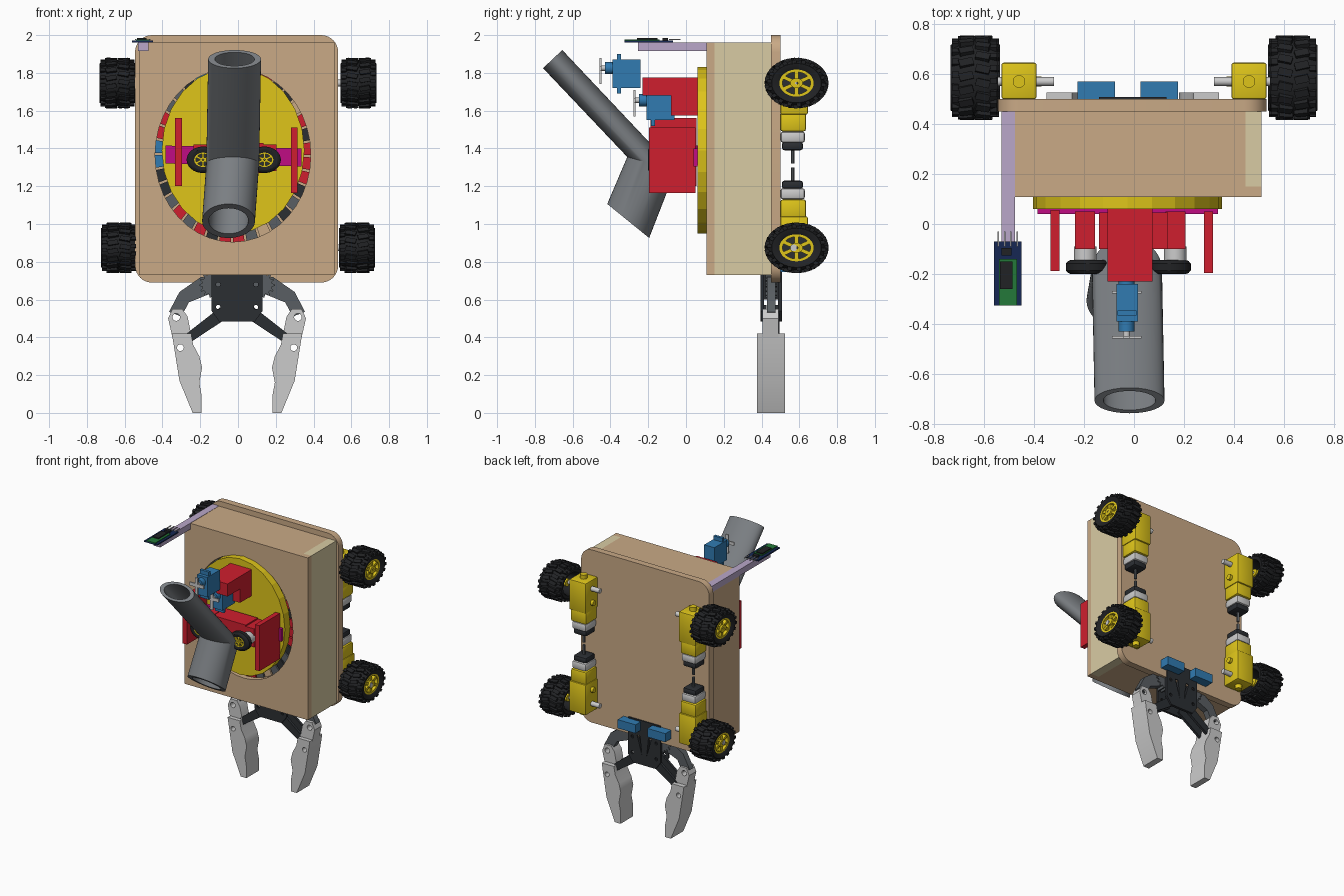
import bpy, bmesh, math, random
from mathutils import Matrix, Vector

if "Cube" in bpy.data.objects:
    bpy.data.objects.remove(bpy.data.objects["Cube"])

random.seed(4)
TAN, LIGHT, YEL, RED = (200, 168, 133), (216, 202, 162), (222, 196, 32), (206, 36, 50)
BLUE, MAG, LAV, PIPE = (52, 122, 176), (190, 20, 130), (184, 166, 200), (122, 126, 130)
BLACK, DARK, SILVER, STEEL = (38, 39, 41), (47, 50, 54), (190, 193, 194), (90, 95, 99)
NAVY, GREEN = (28, 44, 84), (40, 120, 60)
mats = {}


def finish(name, bm, rgb, angle=30):
    bmesh.ops.recalc_face_normals(bm, faces=bm.faces)
    me = bpy.data.meshes.new(name)
    bm.to_mesh(me)
    bm.free()
    if angle:
        me.polygons.foreach_set("use_smooth", [True] * len(me.polygons))
        me.set_sharp_from_angle(angle=math.radians(angle))
    if rgb not in mats:
        m = mats[rgb] = bpy.data.materials.new("paint_%d_%d_%d" % rgb)
        m.diffuse_color = [(c / 255) ** 2.2 for c in rgb] + [1]
        m.use_nodes = True
        m.node_tree.nodes["Principled BSDF"].inputs["Base Color"].default_value = m.diffuse_color
    me.materials.append(mats[rgb])
    ob = bpy.data.objects.new(name, me)
    bpy.context.collection.objects.link(ob)
    return ob


def cube(bm, x, y, z, pre=Matrix()):
    c = [(a[0] + a[1]) / 2 for a in (x, y, z)]
    s = [abs(a[1] - a[0]) for a in (x, y, z)]
    bmesh.ops.create_cube(bm, size=1, matrix=pre @ Matrix.Translation(c) @ Matrix.Diagonal((*s, 1)))


def box(name, x, y, z, rgb, bevel=0):
    bm = bmesh.new()
    cube(bm, x, y, z)
    if bevel:
        bmesh.ops.bevel(bm, geom=bm.edges[:], offset=bevel, segments=2, profile=0.5, affect='EDGES')
    return finish(name, bm, rgb, 30 if bevel else 0)


def rod(name, p, q, r, rgb, seg=20):
    p, q = Vector(p), Vector(q)
    bm = bmesh.new()
    mat = Matrix.Translation((p + q) / 2) @ (q - p).to_track_quat('Z', 'Y').to_matrix().to_4x4()
    bmesh.ops.create_cone(bm, cap_ends=True, segments=seg, radius1=r, radius2=r, depth=(q - p).length, matrix=mat)
    return finish(name, bm, rgb)


def oval(cx, cz, rx, rz, n, a0=0.0, a1=2 * math.pi, ends=False):
    return [(cx + rx * math.cos(a), cz + rz * math.sin(a))
            for a in (a0 + (a1 - a0) * i / (n - 1 if ends else n) for i in range(n))]


def prism(name, outline, y0, y1, rgb, holes=(), angle=30):
    """Extrude an x-z outline with optional holes along y."""
    bm = bmesh.new()
    for loop in (outline, *holes):
        vs = [bm.verts.new((x, y0, z)) for x, z in loop]
        for i, v in enumerate(vs):
            bm.edges.new((v, vs[i - 1]))
    bmesh.ops.triangle_fill(bm, use_beauty=True, edges=bm.edges[:], normal=(0, -1, 0))
    ext = bmesh.ops.extrude_face_region(bm, geom=bm.faces[:])
    bmesh.ops.translate(bm, vec=(0, y1 - y0, 0), verts=[g for g in ext['geom'] if isinstance(g, bmesh.types.BMVert)])
    return finish(name, bm, rgb, angle)


def lathe(bm, profile, seg, mat):
    """Spin a closed (radius, axial) profile about local x."""
    rings = [[bm.verts.new(mat @ Vector((x, r * math.cos(a), r * math.sin(a)))) for r, x in profile]
             for a in (2 * math.pi * i / seg for i in range(seg))]
    for i in range(seg):
        for j in range(len(profile)):
            bm.faces.new((rings[i - 1][j - 1], rings[i - 1][j], rings[i][j], rings[i][j - 1]))


def wheel(name, loc, turn, width, ry, rz, lugs):
    mat = Matrix.Translation(loc) @ Matrix.Rotation(turn, 4, 'Z') @ Matrix.Diagonal((width, ry, rz, 1))
    top = 0.91 if lugs else 1
    bm = bmesh.new()
    lathe(bm, [(.52, .42), (.62, .47), (.78, .5), (.9 * top, .43), (top, .25), (top, -.25), (.9 * top, -.43),
               (.78, -.5), (.62, -.47), (.56, -.4), (.52, 0)], 36, mat)
    for i in range(lugs):                       # staggered tread blocks
        for s in (-1, 1):
            r = mat @ Matrix.Rotation((i + s / 4) * 2 * math.pi / lugs, 4, 'X')
            skew = Matrix.Rotation(s * .25, 4, 'Z')
            cube(bm, (s * .03, s * .33), (-.09, .09), (.85, 1), r @ skew)
            cube(bm, (s * .33, s * .47), (-.07, .07), (.76, .93), r)
    finish(name + "_tyre", bm, BLACK)
    bm = bmesh.new()
    lathe(bm, [(.54, .43), (.54, .1), (.44, .1), (.44, .43)], 36, mat)
    lathe(bm, [(.2, .46), (.2, -.3), (.05, -.3), (.05, .46)], 20, mat)
    for i in range(6):
        cube(bm, (.2, .4), (-.07, .07), (.1, .5), mat @ Matrix.Rotation(i * math.pi / 3, 4, 'X'))
    finish(name + "_hub", bm, YEL)
    bm = bmesh.new()
    lathe(bm, [(.53, .2), (.53, .05), (.02, .05), (.02, .2)], 24, mat)
    finish(name + "_web", bm, DARK)


# chassis back plate with rounded corners
R, X0, X1, Z0, Z1 = .09, -.545, .53, .69, 2.0
corners = [(X1 - R, Z1 - R), (X0 + R, Z1 - R), (X0 + R, Z0 + R), (X1 - R, Z0 + R)]
outline = [p for i, (cx, cz) in enumerate(corners)
           for p in oval(cx, cz, R, R, 9, i * math.pi / 2, (i + 1) * math.pi / 2, True)]
prism("back_plate", outline, .45, .5, TAN)

# hollow box body, front panel with an oval opening
prism("front_panel", [(-.525, .73), (.51, .73), (.51, 1.96), (-.525, 1.96)], .108, .15, TAN,
      [oval(-.027, 1.365, .412, .46, 40)])
box("left_panel", (-.525, -.46), (.15, .45), (.73, 1.96), TAN)
box("right_panel", (.445, .51), (.15, .45), (.73, 1.96), LIGHT)
box("top_panel", (-.46, .445), (.15, .45), (1.9, 1.96), TAN)
box("bottom_panel", (-.46, .445), (.15, .45), (.73, .78), TAN)

# turntable disc and the coloured gear ring behind it
prism("turntable_disc", oval(-.026, 1.39, .378, .44, 24), .06, .125, YEL, angle=0)
rod("turntable_spindle", (-.026, .1, 1.39), (-.026, .45, 1.39), .1, STEEL)
N = 36
for i in range(N):
    a, b = 2 * math.pi * i / N, 2 * math.pi * (i + .85) / N
    pts = [(-.027 + .43 * k * math.cos(t), 1.365 + .475 * k * math.sin(t)) for k, t in
           ((.75, a), (1, a), (1, b), (.75, b))]
    prism("inner_ring_block", pts, .16, .2, random.choice([RED, RED, DARK, DARK, BLUE, TAN, STEEL]), angle=0)

# bent launcher tube: outer wall down, inner wall back up
stations = [((-.018, -.706, 1.873), (.051, .048)), ((-.028, -.183, 1.32), (.128, -.035)),
            ((-.05, -.306, 1.016), (.111, -.09))]
bm = bmesh.new()
rings = []
for k, (c, h) in [(1, s) for s in stations] + [(.75, s) for s in reversed(stations)]:
    rings.append([bm.verts.new((c[0] + .14 * k * math.cos(a), c[1] + h[0] * k * math.sin(a), c[2] + h[1] * k * math.sin(a)))
                  for a in (2 * math.pi * i / 40 for i in range(40))])
for i in range(6):
    for j in range(40):
        bm.faces.new((rings[i - 1][j - 1], rings[i - 1][j], rings[i][j], rings[i][j - 1]))
finish("launcher_tube", bm, PIPE)

# launcher mount: magenta bar, red cheeks, red bracket and motors
prism("mount_bar", [(-.385, 1.32), (.335, 1.305), (.335, 1.4), (-.385, 1.415)], .04, .065, MAG, angle=0)
box("left_cheek", (-.333, -.297), (-.187, .055), (1.2, 1.56), RED)
box("right_cheek", (.28, .316), (-.195, .05), (1.165, 1.51), RED)
box("bracket_top", (-.105, .073), (-.23, .06), (1.68, 1.775), RED)
box("bracket_back", (-.105, .073), (-.08, .06), (1.575, 1.68), RED)
box("motor_housing", (-.14, .135), (-.1, .045), (1.27, 1.43), RED)
for side, x, wx in (("left", -.195, -.185), ("right", .165, .14)):
    box(side + "_launch_motor", (x - .04, x + .04), (-.1, .05), (1.28, 1.42), RED)
    rod(side + "_launch_motor_can", (x, -.09, 1.345), (x, -.145, 1.345), .045, SILVER)
    wheel(side + "_launch_wheel", (wx, -.172, 1.34), -math.pi / 2, .056, .087, .07, 0)

# two small servos on the bracket
for name, y, z in (("upper_servo", -.315, 1.795), ("lower_servo", -.135, 1.625)):
    x = -.03
    box(name + "_body", (x - .04, x + .045), (y - .075, y + .075), (z - .075, z + .075), BLUE)
    box(name + "_ears", (x - .035, x + .04), (y - .05, y - .03), (z - .105, z + .105), BLUE)
    rod(name + "_boss", (x, y - .07, z + .03), (x, y - .115, z + .03), .032, BLUE)
    rod(name + "_shaft", (x, y - .11, z + .03), (x, y - .14, z + .03), .014, SILVER)
    box(name + "_horn", (x - .058, x + .06), (y - .142, y - .132), (z + .015, z + .04), SILVER)
    box(name + "_horn_arm", (x - .012, x + .012), (y - .142, y - .132), (z - .055, z + .085), SILVER)

# radio module on its arm
box("module_arm", (-.53, -.475), (-.255, .45), (1.915, 1.962), LAV)
box("module_board", (-.56, -.45), (-.325, -.07), (1.962, 1.972), NAVY)
box("module_radio", (-.54, -.468), (-.325, -.14), (1.972, 1.978), GREEN)
box("module_chip", (-.535, -.485), (-.26, -.15), (1.978, 1.986), BLACK)
box("module_regulator", (-.53, -.49), (-.125, -.095), (1.972, 1.984), BLACK)
for i in range(4):
    x = -.542 + .025 * i
    box("module_pin", (x - .003, x + .003), (-.09, -.03), (1.974, 1.98), SILVER)

# drive wheels and gear motors, mirrored left/right and top/bottom
for sx, side in ((-1, "left"), (1, "right")):
    for sz, level in ((1, "upper"), (-1, "lower")):
        n = f"{side}_{level}"
        cz = lambda t: 1.31 + sz * t
        wx = .638 if sz > 0 else .63
        wheel(n + "_wheel", (sx * wx, .585, cz(.436)), 0 if sx > 0 else math.pi, .19, .168, .133, 18)
        box(n + "_gearbox", (sx * .39, sx * .53), (.5, .645), (cz(.27), cz(.5)), YEL, .008)
        box(n + "_gearbox_neck", (sx * .395, sx * .525), (.5, .635), (cz(.18), cz(.28)), YEL, .012)
        rod(n + "_gearbox_lug", (sx * .46, .57, cz(.49)), (sx * .46, .57, cz(.53)), .025, YEL)
        rod(n + "_axle", (sx * .32, .57, cz(.436)), (sx * .72, .57, cz(.436)), .018, SILVER)
        rod(n + "_axle_collar", (sx * .37, .57, cz(.33)), (sx * .4, .57, cz(.33)), .02, YEL)
        box(n + "_motor", (sx * .4, sx * .52), (.5, .63), (cz(.12), cz(.18)), SILVER, .015)
        box(n + "_motor_cap", (sx * .405, sx * .515), (.507, .62), (cz(.08), cz(.125)), DARK, .015)
        rod(n + "_motor_shaft", (sx * .46, .565, cz(.01)), (sx * .46, .565, cz(.09)), .01, STEEL, 12)

# gripper base plates and spacer
C = -.005
holes = [oval(C + x, z, .012, .012, 10) for x in (-.1, .1) for z in (.56, .68)]
base = [(C - .135, .73), (C - .135, .54), (C - .095, .485), (C + .095, .485), (C + .135, .54), (C + .135, .73)]
prism("gripper_front_plate", base, .395, .412, DARK, holes)
slots = [[(C + s * .02, .56), (C + s * .06, .7), (C + s * .035, .7)] for s in (-1, 1)]
back = [(x, .82 if z == .73 else z) for x, z in base]
prism("gripper_back_plate", back, .488, .508, DARK, holes + slots)
box("gripper_spacer", (C - .06, C + .06), (.412, .488), (.6, .73), DARK)

# gripper links, gears, claws and servos
arm = [(-.12, .71), (-.19, .72), (-.305, .64), (-.36, .535), (-.295, .51), (-.255, .585), (-.12, .64)]
link = [(-.075, .57), (-.04, .51), (-.245, .375), (-.28, .41)]
knuckle = [(-.365, .5), (-.342, .55), (-.29, .55), (-.262, .51), (-.24, .4), (-.342, .4)]
jaw = [(-.345, .42), (-.243, .42), (-.232, .36), (-.2, .3), (-.185, .24), (-.2, .16), (-.187, .09),
       (-.187, 0), (-.235, 0), (-.305, .17)]
gear = [((.07 if i % 4 < 2 else .055) * math.cos(i * math.pi / 28) - .13,
         (.07 if i % 4 < 2 else .055) * math.sin(i * math.pi / 28) + .68) for i in range(56)]
for s, side in ((1, "left"), (-1, "right")):
    flip = lambda pts: [(C + s * x, z) for x, z in pts]
    prism(side + "_arm", flip(arm), .43, .475, STEEL)
    prism(side + "_gear", flip(gear), .42, .482, STEEL, angle=0)
    prism(side + "_link_front", flip(link), .405, .425, DARK)
    prism(side + "_link_back", flip(link), .475, .495, DARK)
    prism(side + "_claw_knuckle", flip(knuckle), .405, .49, SILVER, [flip(oval(-.322, .507, .02, .02, 14))])
    prism(side + "_claw_jaw", flip(jaw), .375, .525, SILVER, [flip(oval(-.3, .345, .018, .018, 14))])
    rod(side + "_claw_pin", (C - s * .262, .39, .4), (C - s * .262, .5, .4), .015, DARK, 12)
    xs = sorted((C - s * .05 - .0, C - s * .2))
    box(side + "_gripper_servo", [x - .02 for x in xs], (.5, .57), (.745, .81), BLUE)
